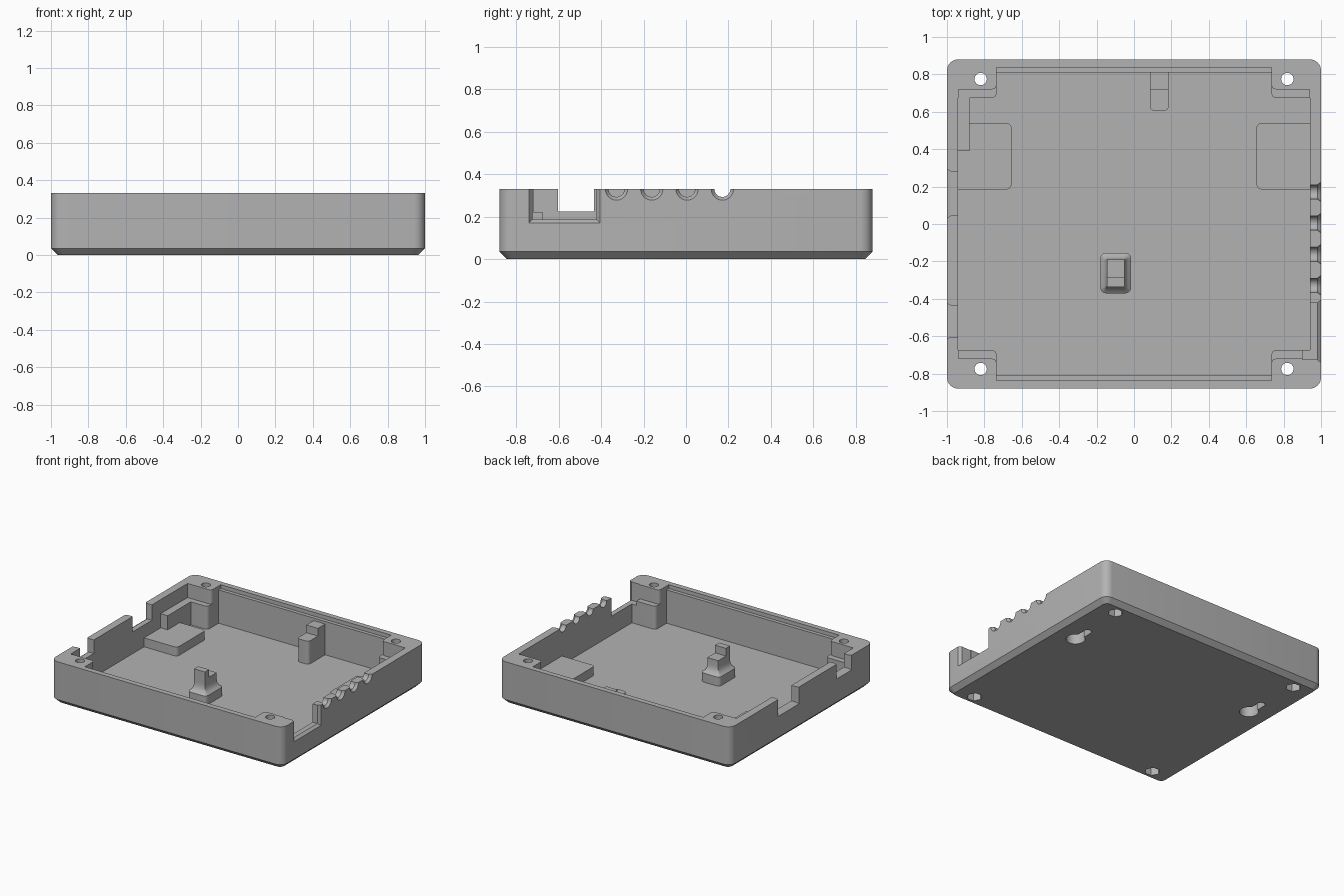
import bpy, bmesh, math
from mathutils import Vector

if "Cube" in bpy.data.objects:
    bpy.data.objects.remove(bpy.data.objects["Cube"], do_unlink=True)

grey = bpy.data.materials.new("plain_grey")
grey.use_nodes = True
tone = (0.45, 0.45, 0.45, 1)
grey.diffuse_color = tone
grey.node_tree.nodes["Principled BSDF"].inputs["Base Color"].default_value = tone

FLOOR, LEDGE, RIM, OVER = 0.04, 0.22, 0.33, 0.5


def arc(cx, cy, r, start, end, n=6):
    return [(cx + r * math.cos(math.radians(start + (end - start) * i / n)),
             cy + r * math.sin(math.radians(start + (end - start) * i / n))) for i in range(n + 1)]


def circle(cx, cy, r, n=24):
    return arc(cx, cy, r, 0, 360, n)[:-1]


def rect(x0, x1, y0, y1, r=0):
    if not r:
        return [(x0, y0), (x1, y0), (x1, y1), (x0, y1)]
    return (arc(x1 - r, y1 - r, r, 0, 90) + arc(x0 + r, y1 - r, r, 90, 180)
            + arc(x0 + r, y0 + r, r, 180, 270) + arc(x1 - r, y0 + r, r, 270, 360))


def plus(hx, hy, wide, low, r=0.025):
    """Cavity outline leaving a rounded post in every corner."""
    quarter = [(wide, low)] + arc(hx + r, low + r, r, 270, 180) + [(hx, hy)]
    flip = [(-x, y) for x, y in reversed(quarter)]
    half = quarter + flip
    return half + [(-x, -y) for x, y in half]


def loft(name, sections, axis="z"):
    """Solid through outlines given as (position, outline) along z or x."""
    bm = bmesh.new()
    rings = []
    for pos, pts in sections:
        rings.append([bm.verts.new((a, b, pos) if axis == "z" else (pos, a, b)) for a, b in pts])
    n = len(rings[0])
    for lo, hi in zip(rings, rings[1:]):
        for i in range(n):
            bm.faces.new((lo[i], lo[(i + 1) % n], hi[(i + 1) % n], hi[i]))
    bm.faces.new(rings[0])
    bm.faces.new(rings[-1])
    bmesh.ops.recalc_face_normals(bm, faces=bm.faces)
    mesh = bpy.data.meshes.new(name)
    bm.to_mesh(mesh)
    bm.free()
    mesh.materials.append(grey)
    obj = bpy.data.objects.new(name, mesh)
    bpy.context.collection.objects.link(obj)
    return obj


def prism(name, outline, z0, z1):
    return loft(name, [(z0, outline), (z1, outline)])


def combine(obj, others, operation="DIFFERENCE"):
    for other in others:
        mod = obj.modifiers.new(other.name, "BOOLEAN")
        mod.operation, mod.solver, mod.object = operation, "EXACT", other
    bpy.context.view_layer.update()
    graph = bpy.context.evaluated_depsgraph_get()
    mesh = bpy.data.meshes.new_from_object(obj.evaluated_get(graph))
    obj.modifiers.clear()
    obj.data = mesh


def smooth(obj):
    obj.data.shade_smooth()
    obj.data.set_sharp_from_angle(angle=math.radians(30))


# Outer tray with chamfered bottom edge
C = 0.035
tray = loft("tray", [(0, rect(-1 + C, 1 - C, -0.88 + C, 0.88 - C, 0.035)),
                     (C, rect(-1, 1, -0.88, 0.88, 0.06)),
                     (RIM, rect(-1, 1, -0.88, 0.88, 0.06))])

# Cavity with corner posts, board ledges and rim rebates
cutters = [prism("cavity_cutter", plus(0.735, 0.81, 0.94, 0.675), FLOOR, OVER),
           prism("ledge_cutter", plus(0.735, 0.80, 0.939, 0.72), LEDGE, OVER),
           prism("rebate_cutter", rect(-0.735, 0.735, -0.838, 0.838), 0.3, OVER)]


# Connector openings flaring towards the outside
def opening(side, y0, y1, z, flare=0.016):
    inner, outer = rect(y0, y1, z, OVER), rect(y0 - flare, y1 + flare, z - flare, OVER + flare)
    return loft("opening_cutter", [(side * 0.9, inner), (side * 0.98, inner),
                                   (side, outer), (side * 1.1, outer)], "x")


cutters += [opening(1, -0.725, -0.422, 0.187),
            opening(-1, -0.603, -0.435, 0.225, 0.01),
            opening(-1, 0.045, 0.282, 0.21, 0.012)]

# Row of cable scallops
for i in range(4):
    y = -0.328 + i * 0.1665
    cutters.append(loft("scallop_cutter", [(x, circle(y, RIM + 0.001, r)) for x, r in
                        ((0.9, 0.038), (0.98, 0.038), (1.0, 0.053), (1.1, 0.053))], "x"))

# Screw holes with hexagonal nut pockets
for sx in (-1, 1):
    for sy in (-1, 1):
        x, y = sx * 0.82, sy * 0.775
        cutters += [prism("screw_cutter", circle(x, y, 0.033), 0.05, OVER),
                    prism("nut_cutter", circle(x, y, 0.055, 6), -0.1, 0.1)]

# Keyhole wall mounts in raised pads
keyholes, pads = [], []
for sx, label in ((-1, "right"), (1, "left")):
    x = sx * 0.8
    keyholes += [prism("keyhole_head_cutter", circle(x, 0.31, 0.068), -0.1, 0.085),
                 prism("keyhole_slot_cutter", rect(x - 0.028, x + 0.028, 0.3, 0.47, 0.027), -0.1, 0.084)]
    a, b = sorted((sx * 0.655, sx * 0.97))
    pads.append(prism(label + "_mount_pad", rect(a, b, 0.185, 0.54, 0.028), 0.02, 0.11))

combine(tray, cutters + keyholes)
for pad in pads:
    combine(pad, keyholes)

# Board support rail on the side wall
rail = prism("support_rail", rect(-0.96, -0.88, 0.39, 0.72), 0.02, LEDGE)

# Back support: rounded pillar with a taller stop behind it
pillar = prism("back_pillar", rect(0.085, 0.185, 0.605, 0.825, 0.025), 0.02, LEDGE)
stop = prism("back_stop", rect(0.085, 0.185, 0.72, 0.825), 0.1, 0.28)

# Centre support: block sweeping up into a stem with a stop
def centred(hx, hy, r):
    return rect(-0.098 - hx, -0.098 + hx, -0.2625 - hy, -0.2625 + hy, r)


stem = loft("centre_support", [(0.02, centred(0.082, 0.108, 0.03)), (0.11, centred(0.082, 0.108, 0.03)),
                               (0.125, centred(0.062, 0.088, 0.014)), (0.145, centred(0.052, 0.077, 0.006)),
                               (0.17, centred(0.047, 0.073, 0.002)), (LEDGE, centred(0.047, 0.073, 0.002))])
stem_stop = prism("centre_stop", rect(-0.145, -0.051, -0.3355, -0.285), 0.18, 0.28)

for obj in [tray, rail, pillar, stop, stem, stem_stop] + pads:
    smooth(obj)
for cutter in cutters + keyholes:
    bpy.data.objects.remove(cutter, do_unlink=True)
